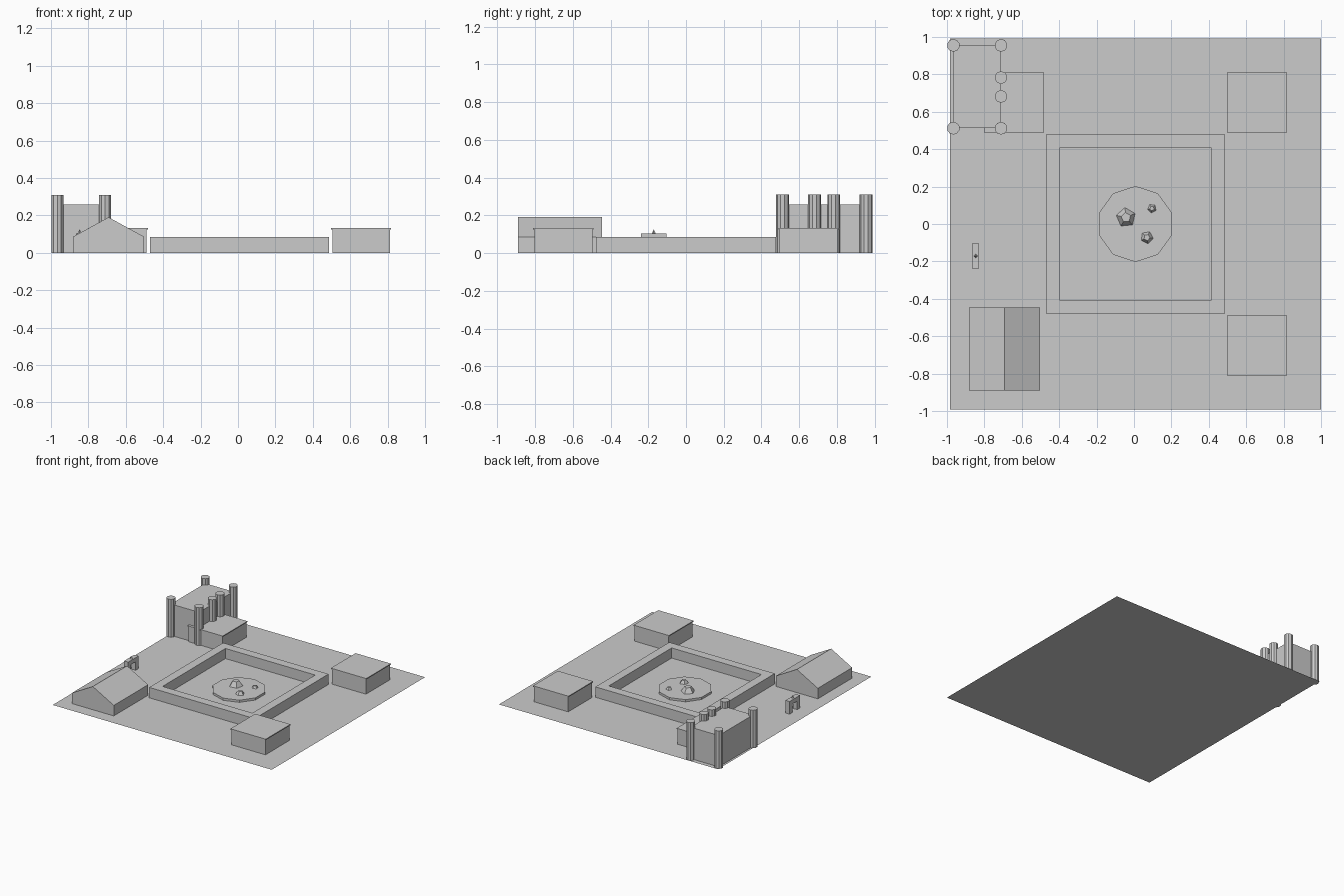
import bpy, bmesh, math

cube = bpy.data.objects.get("Cube")
if cube:
    bpy.data.objects.remove(cube, do_unlink=True)

OFFSET = 0.008  # the plot sits slightly right because the towers overhang its left edge

grey = bpy.data.materials.new("stone_grey")
grey.use_nodes = True
colour = (0.6, 0.6, 0.6, 1)
grey.diffuse_color = colour
grey.node_tree.nodes["Principled BSDF"].inputs["Base Color"].default_value = colour


def add_object(name, bm):
    bmesh.ops.recalc_face_normals(bm, faces=bm.faces)
    mesh = bpy.data.meshes.new(name)
    bm.to_mesh(mesh)
    bm.free()
    mesh.materials.append(grey)
    obj = bpy.data.objects.new(name, mesh)
    obj.location.x = OFFSET
    bpy.context.collection.objects.link(obj)
    return obj


def box_mesh(x, y, z, w, d, h):
    """Box centred on x, y with its bottom at z."""
    bm = bmesh.new()
    bmesh.ops.create_cube(bm, size=1)
    bmesh.ops.scale(bm, vec=(w, d, h), verts=bm.verts)
    bmesh.ops.translate(bm, vec=(x, y, z + h / 2), verts=bm.verts)
    return bm


def box(name, *dims):
    return add_object(name, box_mesh(*dims))


def prism(name, x, y, z, sides, r1, r2, h, turn=0):
    """Upright prism, frustum or cone standing at z."""
    bm = bmesh.new()
    bmesh.ops.create_cone(bm, cap_ends=True, segments=sides, radius1=r1, radius2=r2, depth=h)
    bmesh.ops.remove_doubles(bm, verts=bm.verts, dist=0.00001)
    obj = add_object(name, bm)
    obj.location = (x + OFFSET, y, z + h / 2)
    obj.rotation_euler.z = turn
    return obj


# Ground sheet
bm = bmesh.new()
bmesh.ops.create_grid(bm, x_segments=1, y_segments=1, size=0.992)
add_object("ground", bm)

# Square wall around the central court: inset the top and sink it to the floor
bm = box_mesh(0, 0, 0, 0.956, 0.956, 0.085)
top = max(bm.faces, key=lambda f: f.calc_center_median().z)
bmesh.ops.inset_region(bm, faces=[top], thickness=0.101)
sunk = bmesh.ops.extrude_face_region(bm, geom=[top])
bmesh.ops.translate(bm, vec=(0, 0, -0.083), verts=[v for v in sunk["geom"] if isinstance(v, bmesh.types.BMVert)])
if top.is_valid:
    bmesh.ops.delete(bm, geom=[top], context='FACES_ONLY')
add_object("court_wall", bm)

# Ten-sided pool with three rocks
prism("pool", 0, 0, 0, 10, 0.203, 0.203, 0.02, math.pi / 10 * 2)
for x, y, r, turn in ((-0.051, 0.035, 0.053, 0.1), (0.088, 0.083, 0.024, 0.5), (0.061, -0.072, 0.034, 0.8)):
    prism("pool_rock", x, y, 0.02, 5, r, r * 0.5, r * 0.75, turn)

# Three flat-roofed huts
for x, y in ((0.65, 0.65), (0.65, -0.65), (-0.65, 0.65)):
    box("hut_body", x, y, 0, 0.308, 0.308, 0.124)
    box("hut_roof", x, y, 0.124, 0.32, 0.32, 0.008)

# Gabled barn, a profile extruded along y
profile = [(-0.19, 0), (0.19, 0), (0.19, 0.086), (0, 0.19), (-0.19, 0.086)]
bm = bmesh.new()
face = bm.faces.new([bm.verts.new((x - 0.70, -0.89, z)) for x, z in profile])
out = bmesh.ops.extrude_face_region(bm, geom=[face])
bmesh.ops.translate(bm, vec=(0, 0.444, 0), verts=[v for v in out["geom"] if isinstance(v, bmesh.types.BMVert)])
add_object("barn", bm)

# Castle keep with corner towers and a pair of gate towers
LEFT, RIGHT, FRONT, BACK = -0.974, -0.719, 0.512, 0.955
box("castle_keep", (LEFT + RIGHT) / 2, (FRONT + BACK) / 2, 0, RIGHT - LEFT, BACK - FRONT, 0.257)
corners = [(x, y) for x in (LEFT, RIGHT) for y in (FRONT, BACK)]
for x, y in corners + [(RIGHT, 0.682), (RIGHT, 0.783)]:
    prism("castle_tower", x, y, 0, 10, 0.034, 0.034, 0.31)

# Small archway with a pointed finial
GATE_X, GATE_Y = -0.855, -0.171
for side in (-1, 1):
    box("arch_leg", GATE_X, GATE_Y + side * 0.049, 0, 0.037, 0.036, 0.07)
box("arch_lintel", GATE_X, GATE_Y, 0.07, 0.037, 0.134, 0.034)
prism("arch_finial", GATE_X, GATE_Y, 0.104, 4, 0.011, 0, 0.022)
